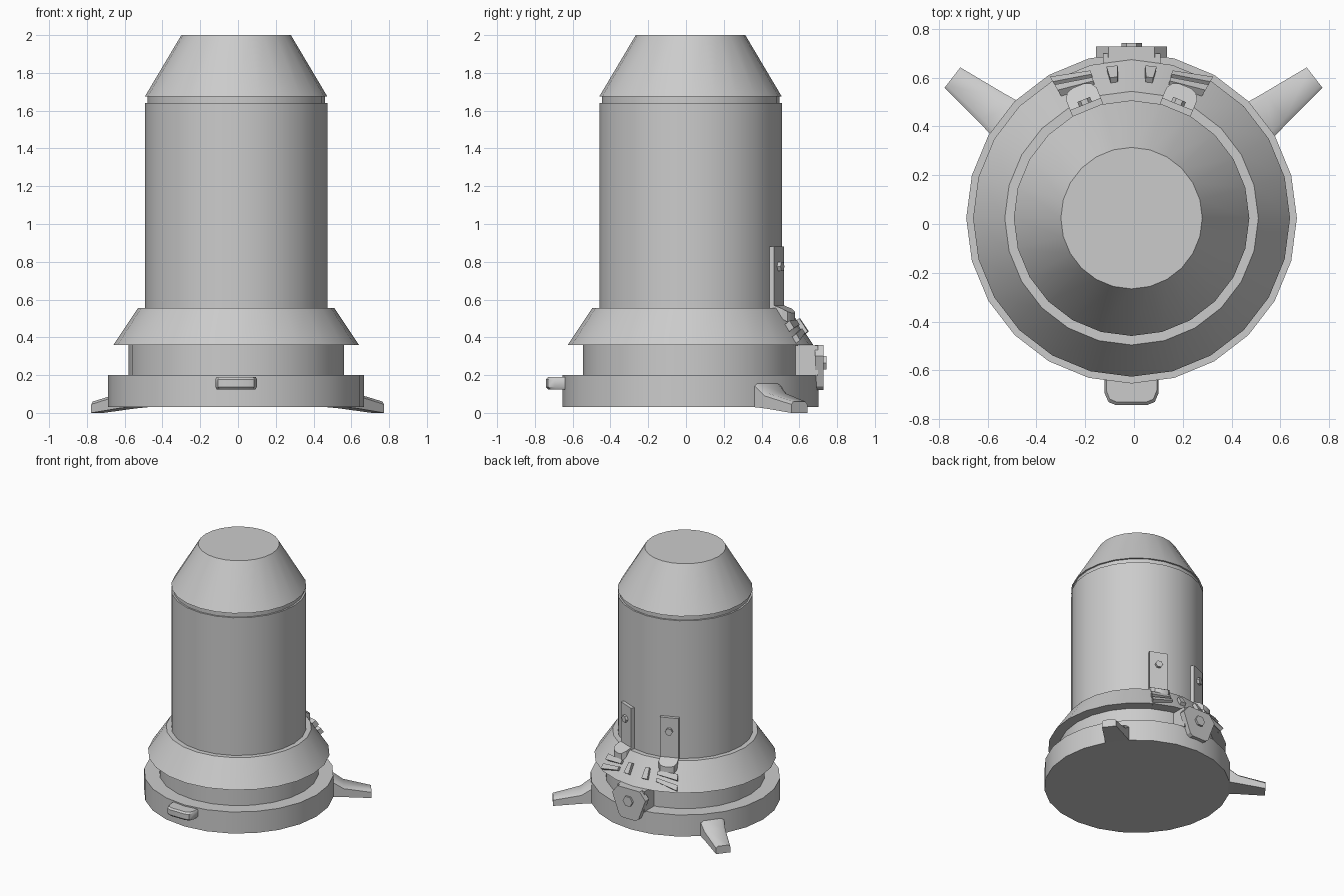
import bpy, bmesh
from math import sin, cos, pi, radians
from mathutils import Vector

if "Cube" in bpy.data.objects:
    bpy.data.objects.remove(bpy.data.objects["Cube"])

CX, CY = -0.01, 0.024      # axis of the round parts


def loft(name, rings, angle=32):
    """Skin a list of equal-sized closed rings and cap both ends."""
    bm = bmesh.new()
    vr = [[bm.verts.new(p) for p in ring] for ring in rings]
    n = len(vr[0])
    for a, b in zip(vr, vr[1:]):
        for i in range(n):
            j = (i + 1) % n
            bm.faces.new((a[i], a[j], b[j], b[i]))
    bm.faces.new(vr[0])
    bm.faces.new(vr[-1])
    bmesh.ops.recalc_face_normals(bm, faces=bm.faces)
    me = bpy.data.meshes.new(name)
    bm.to_mesh(me)
    bm.free()
    ob = bpy.data.objects.new(name, me)
    bpy.context.collection.objects.link(ob)
    bpy.ops.object.select_all(action='DESELECT')
    ob.select_set(True)
    bpy.context.view_layer.objects.active = ob
    bpy.ops.object.shade_smooth_by_angle(angle=radians(angle))
    return ob


def lathe(name, profile, sides=24):
    return loft(name, [[(CX + r * cos(2 * pi * i / sides), CY + r * sin(2 * pi * i / sides), z)
                        for i in range(sides)] for r, z in profile])


def polar(a, r, side, z):
    """Point at angle a from the back (+y), radius r, sideways offset, height z."""
    return (CX + r * sin(a) + side * cos(a), CY + r * cos(a) - side * sin(a), z)


def cone_pt(deg, t, off):
    """Point on the flange slope: t = 0 at the rim, 1 at the top; off along the normal."""
    r = 0.65 - 0.13 * t + 0.83 * off
    return polar(radians(deg), r, 0, 0.36 + 0.195 * t + 0.555 * off)


# main turned body
lathe("base_disc", [(0.678, 0.03), (0.678, 0.2), (0.57, 0.2)])
lathe("neck", [(0.57, 0.19), (0.57, 0.365)])
lathe("flange", [(0.565, 0.36), (0.65, 0.36), (0.52, 0.555), (0.47, 0.555)])
lathe("canister", [(0.483, 0.55), (0.483, 1.64), (0.47, 1.64), (0.47, 1.675),
                   (0.483, 1.675), (0.29, 2.0)])

for s, side in ((1, "right"), (-1, "left")):
    # rear feet: tapering, drooping prongs
    a = radians(52.2) * s
    rings = []
    for r, w, zb, zt in ((0.56, 0.1, 0.035, 0.19), (0.67, 0.088, 0.03, 0.155),
                         (0.74, 0.078, 0.024, 0.105), (0.94, 0.053, 0.0, 0.06)):
        rings.append([polar(a, r, d * w, z) for d, z in
                      ((-1, zb), (1, zb), (1, zt - 0.015), (0.75, zt), (-0.75, zt), (-1, zt - 0.015))])
    foot = loft("foot_" + side, rings, 45)
    foot.location.x = 0.008

    # upright straps on the canister
    a = radians(22) * s
    loft("strap_" + side, [[polar(a, r, d * 0.068, z) for r, d in
                            ((0.455, -1), (0.505, -1), (0.505, 1), (0.455, 1))] for z in (0.555, 0.88)])
    # strap screws
    loft("strap_screw_" + side, [[polar(a, r, 0.028 * cos(k * pi / 3), 0.775 + 0.028 * sin(k * pi / 3))
                                  for k in range(6)] for r in (0.49, 0.525)])
    # rounded strap tabs folded over the flange
    outline = [(0.49, -0.068), (0.55, -0.068), (0.575, -0.052), (0.585, -0.025),
               (0.585, 0.025), (0.575, 0.052), (0.55, 0.068), (0.49, 0.068)]
    loft("strap_tab_" + side, [[polar(a, r, w, 0.575 - max(0, r - 0.515) * 0.65 + dz)
                                for r, w in outline] for dz in (-0.055, 0)])

    # small tapered studs on the flange
    stud = ((5.2, 0.3), (9.4, 0.3), (8.8, 0.66), (5.8, 0.66))
    loft("stud_" + side, [[cone_pt(d * s, t, o) for d, t in stud] for o in (-0.02, 0.022)])
    # fanned ribs: inner end low, outer end raised
    for n, (i0, i1, o0, o1, h) in enumerate(((0.50, 0.62, 0.36, 0.56, 0.035),
                                             (0.28, 0.40, 0.04, 0.22, 0.03))):
        rib = ((15.5, i0, 0.018), (15.5, i1, 0.018), (30, o1, h), (30, o0, h))
        loft("rib_%s_%d" % (side, n), [[cone_pt(d * s, t, o) for d, t, o in rib],
                                       [cone_pt(d * s, t, -0.02) for d, t, o in rib]])

# front lug with rounded corners
lug = [(-0.11, -0.6), (-0.11, -0.695), (-0.095, -0.73), (-0.065, -0.742),
       (0.065, -0.742), (0.095, -0.73), (0.11, -0.695), (0.11, -0.6)]
loft("front_lug", [[(CX + x * k, y if y > -0.65 else y + g, z) for x, y in lug]
                   for z, k, g in ((0.125, 0.94, 0.012), (0.138, 1, 0), (0.178, 1, 0), (0.19, 0.94, 0.012))])

# rear latch: block, shield plate and hexagonal stud
loft("latch_block", [[(CX + d * 0.118, y, z) for d, y in
                      ((-1, 0.54), (1, 0.54), (1, 0.7), (-1, 0.7))] for z in (0.195, 0.358)])
shield = [(-0.095, 0.36), (-0.145, 0.3), (-0.085, 0.14), (-0.06, 0.122),
          (0.06, 0.122), (0.085, 0.14), (0.145, 0.3), (0.095, 0.36)]
loft("latch_plate", [[(CX + x, y, z) for x, z in shield] for y in (0.682, 0.728)])
loft("latch_stud", [[(CX + 0.042 * cos(k * pi / 3), y, 0.265 + 0.042 * sin(k * pi / 3))
                     for k in range(6)] for y in (0.71, 0.743)])
